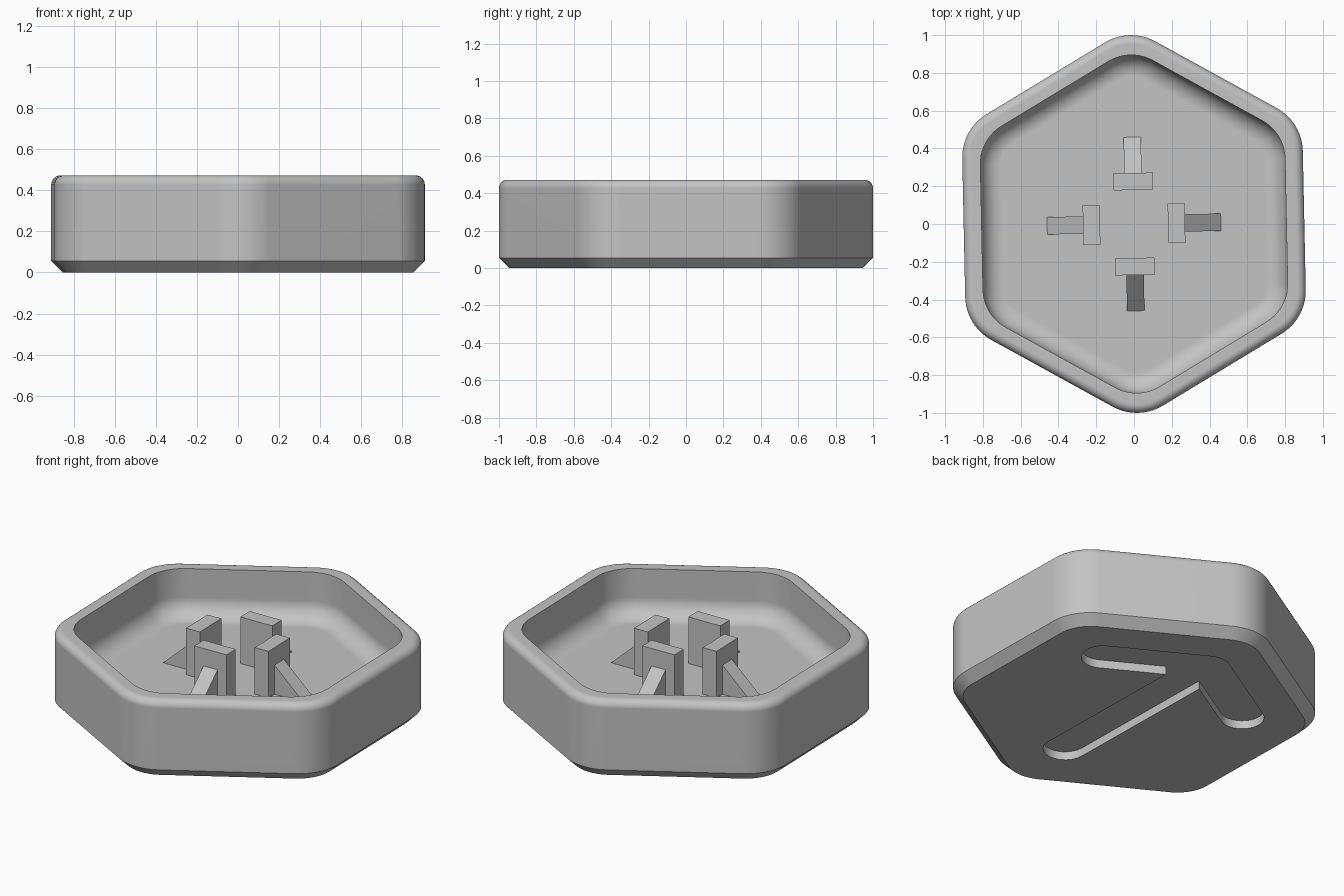
import bpy, bmesh, math
from mathutils import Matrix, Vector

cube = bpy.data.objects.get("Cube")
if cube:
    bpy.data.objects.remove(cube, do_unlink=True)

TURN = math.radians(1.2)   # the whole dish sits slightly turned
HEIGHT, FLOOR = 0.472, 0.19

grey = bpy.data.materials.new("plain_grey")
grey.use_nodes = True
grey.diffuse_color = (0.55, 0.55, 0.55, 1)
grey.node_tree.nodes["Principled BSDF"].inputs["Base Color"].default_value = (0.55, 0.55, 0.55, 1)


def make_object(name, bm, angle=TURN):
    bmesh.ops.recalc_face_normals(bm, faces=bm.faces)
    bm.transform(Matrix.Rotation(angle, 4, "Z"))
    mesh = bpy.data.meshes.new(name)
    bm.to_mesh(mesh)
    bm.free()
    mesh.materials.append(grey)
    obj = bpy.data.objects.new(name, mesh)
    bpy.context.collection.objects.link(obj)
    return obj


def arc(cx, cy, radius, start, end, steps):
    """Points on an arc, angles in degrees."""
    angles = [math.radians(start + (end - start) * i / steps) for i in range(steps + 1)]
    return [(cx + radius * math.cos(a), cy + radius * math.sin(a)) for a in angles]


def rounded_hexagon(reach, radius):
    """Hexagon pointing along y, with round corners centred at distance reach."""
    points = []
    for k in range(6):
        a = math.radians(30 + 60 * k)
        points += arc(reach * math.cos(a), reach * math.sin(a), radius, 60 * k, 60 * k + 60, 10)
    return points


def prism(outline, to_point, low, high):
    """Extrude a 2D outline between two offsets; to_point maps (u, v, w) to 3D."""
    bm = bmesh.new()
    ends = [[bm.verts.new(to_point(u, v, w)) for u, v in outline] for w in (low, high)]
    for ring in ends:
        bm.faces.new(ring)
    n = len(outline)
    for i in range(n):
        j = (i + 1) % n
        bm.faces.new((ends[0][i], ends[0][j], ends[1][j], ends[1][i]))
    return bm


# Dish: stack of rounded hexagon rings from the base, over the rim, to the floor
OUT_REACH, OUT_R = 0.734, 0.266
IN_REACH, IN_R = 0.66, 0.235
CHAMFER, LIP, FILLET = 0.055, 0.045, 0.11
rings = [(OUT_REACH, OUT_R - CHAMFER, 0), (OUT_REACH, OUT_R, CHAMFER)]
rings += [(OUT_REACH, OUT_R - LIP + p, HEIGHT - LIP + q)
          for p, q in arc(0, 0, LIP, 0, 90, 6)]
rings += [(IN_REACH, IN_R, HEIGHT)]
rings += [(IN_REACH, IN_R - FILLET + p, FLOOR + FILLET + q)
          for p, q in arc(0, 0, FILLET, 0, -90, 8)]

bm = bmesh.new()
loops = [[bm.verts.new((x, y, z)) for x, y in rounded_hexagon(c, r)] for c, r, z in rings]
for a, b in zip(loops, loops[1:]):
    for i in range(len(a)):
        j = (i + 1) % len(a)
        bm.faces.new((a[i], a[j], b[j], b[i]))
bm.faces.new(loops[0])
bm.faces.new(loops[-1])
dish = make_object("dish", bm)

# Arrow recess under the base, cut with one outline mirrored about its axis
W = 0.12
TIP, ARM_X, ARM_Y, TAIL = 0.61, 0.503, 0.32, -0.57
notch = (TIP * math.cos(math.radians(30)) - W - W / 2) / math.cos(math.radians(30))
left_half = arc(0, TIP, W, 90, 120, 4) + arc(-ARM_X, ARM_Y, W, 120, 300, 16)
left_half += [(-W, notch)] + arc(0, TAIL, W, 180, 270, 8)
outline = left_half + [(-x, y) for x, y in reversed(left_half[1:-1])]
cutter = make_object("arrow_cutter", prism(outline, lambda u, v, w: Vector((u, v, w)), -0.05, 0.05))
cutter.hide_render = True

cut = dish.modifiers.new("arrow_recess", "BOOLEAN")
cut.operation = "DIFFERENCE"
cut.solver = "EXACT"
cut.object = cutter
bpy.ops.object.select_all(action="DESELECT")
dish.select_set(True)
bpy.context.view_layer.objects.active = dish
bpy.ops.object.modifier_apply(modifier=cut.name)
bpy.data.objects.remove(cutter, do_unlink=True)
bpy.ops.object.shade_smooth_by_angle(angle=math.radians(30))
weighted = dish.modifiers.new("even_shading", "WEIGHTED_NORMAL")
weighted.keep_sharp = True

# Four posts around the middle, each with a sloping brace on its outer side
SINK = FLOOR - 0.01
post_side = [(0.18, SINK), (0.27, SINK), (0.27, 0.47), (0.18, 0.47)]
brace_side = [(0.265, SINK), (0.46, SINK), (0.46, FLOOR), (0.27, 0.365), (0.265, 0.365)]
for k, side in enumerate(("back", "right_hand", "front", "left_hand")):
    name = {"right_hand": "right", "left_hand": "left"}.get(side, side)
    angle = TURN - k * math.pi / 2
    name = {"right": "left", "left": "right"}.get(name, name)   # model's own sides
    for part, profile, half in (("post", post_side, 0.105), ("brace", brace_side, 0.046)):
        bm = prism(profile, lambda u, v, w: Vector((w, u, v)), -half, half)
        make_object(f"{name}_{part}", bm, angle)
